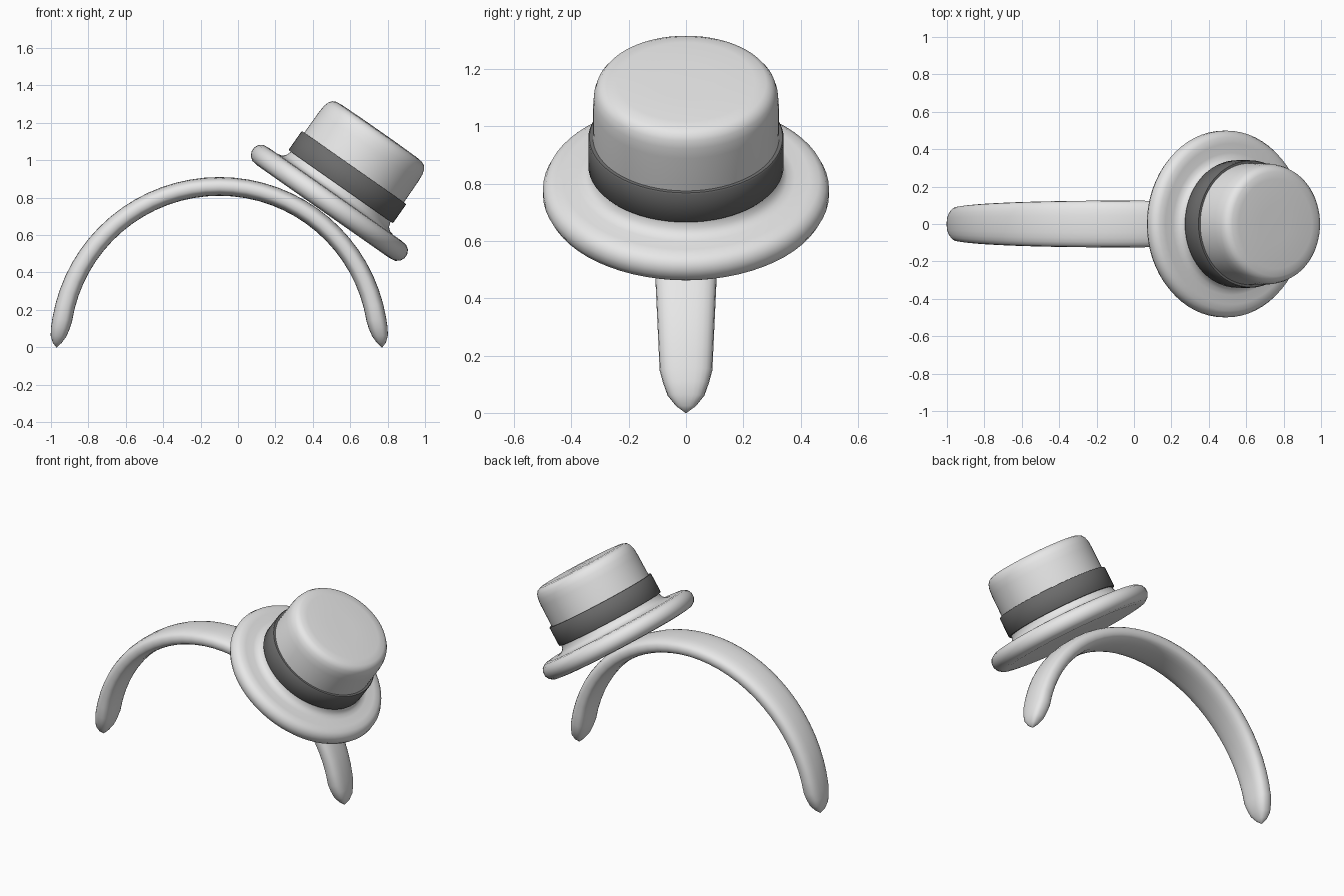
import bpy, bmesh, math
from mathutils import Vector

if "Cube" in bpy.data.objects:
    bpy.data.objects.remove(bpy.data.objects["Cube"])


def material(name, v):
    m = bpy.data.materials.new(name)
    m.diffuse_color = (v, v, v, 1)
    m.use_nodes = True
    m.node_tree.nodes["Principled BSDF"].inputs["Base Color"].default_value = m.diffuse_color
    return m


LIGHT = material("light_grey", 0.8)
DARK = material("dark_grey", 0.15)


def finish(name, bm, mat, angle):
    bmesh.ops.recalc_face_normals(bm, faces=bm.faces)
    me = bpy.data.meshes.new(name)
    bm.to_mesh(me)
    bm.free()
    me.materials.append(mat)
    ob = bpy.data.objects.new(name, me)
    bpy.context.collection.objects.link(ob)
    bpy.ops.object.select_all(action='DESELECT')
    ob.select_set(True)
    bpy.context.view_layer.objects.active = ob
    bpy.ops.object.shade_smooth_by_angle(angle=math.radians(angle))
    return ob


def bridge(bm, rings, closed=False):
    n = len(rings[0])
    pairs = list(zip(rings, rings[1:])) + ([(rings[-1], rings[0])] if closed else [])
    for a, b in pairs:
        for i in range(n):
            j = (i + 1) % n
            bm.faces.new((a[i], a[j], b[j], b[i]))


def lathe(name, profile, mat, closed=False, segs=64):
    """Spin (radius, height) points about the tilted hat axis."""
    bm = bmesh.new()
    rings = [[bm.verts.new((r * math.cos(2 * math.pi * i / segs),
                            r * math.sin(2 * math.pi * i / segs), h))
              for i in range(segs)] for r, h in profile]
    bridge(bm, rings, closed)
    if not closed:
        bm.faces.new(rings[0])
        bm.faces.new(rings[-1])
    ob = finish(name, bm, mat, 40)
    ob.location = (0.487, 0, 0.77)
    ob.rotation_euler = (0, math.radians(35), 0)
    return ob


# Headband: (angle, path radius, half thickness, half width) from tip to crown
half = [(0, 0.87, 0.002, 0.002), (1.6, 0.867, 0.024, 0.035), (4, 0.862, 0.042, 0.064),
        (7, 0.856, 0.05, 0.08)]
for a in range(10, 91, 5):
    s = math.sin(math.radians(a))
    half.append((a, 0.851 + 0.009 * s, 0.054 - 0.004 * s, 0.085 + 0.04 * s))
stations = half + [(180 - a, r, t, w) for a, r, t, w in reversed(half[:-1])]


def rounded(v):
    return math.copysign(abs(v) ** 0.75, v)


bm = bmesh.new()
rings = []
for a, r, t, w in stations:
    out = Vector((-math.cos(math.radians(a)), 0, math.sin(math.radians(a))))
    ring = []
    for i in range(24):
        p = 2 * math.pi * i / 24
        co = out * (r + t * rounded(math.cos(p)))
        ring.append(bm.verts.new((co.x - 0.1, w * rounded(math.sin(p)), co.z)))
    rings.append(ring)
bridge(bm, rings)
bm.faces.new(rings[0])
bm.faces.new(rings[-1])
finish("headband", bm, LIGHT, 60)

# Hat body: rolled brim, fillet, crown and softly rounded top
lathe("hat", [(0.2, -0.055), (0.43, -0.055), (0.465, -0.05), (0.487, -0.034), (0.499, -0.01),
              (0.499, 0.015), (0.488, 0.039), (0.465, 0.054), (0.43, 0.058), (0.38, 0.058),
              (0.353, 0.064), (0.335, 0.08), (0.325, 0.11), (0.325, 0.24), (0.324, 0.37),
              (0.321, 0.41), (0.313, 0.438), (0.3, 0.456), (0.28, 0.466), (0.24, 0.47),
              (0.1, 0.472)], LIGHT)

# Ribbon around the crown
lathe("hat_ribbon", [(0.318, 0.108), (0.337, 0.108), (0.341, 0.113), (0.341, 0.228),
                     (0.337, 0.233), (0.318, 0.233)], DARK, closed=True)
